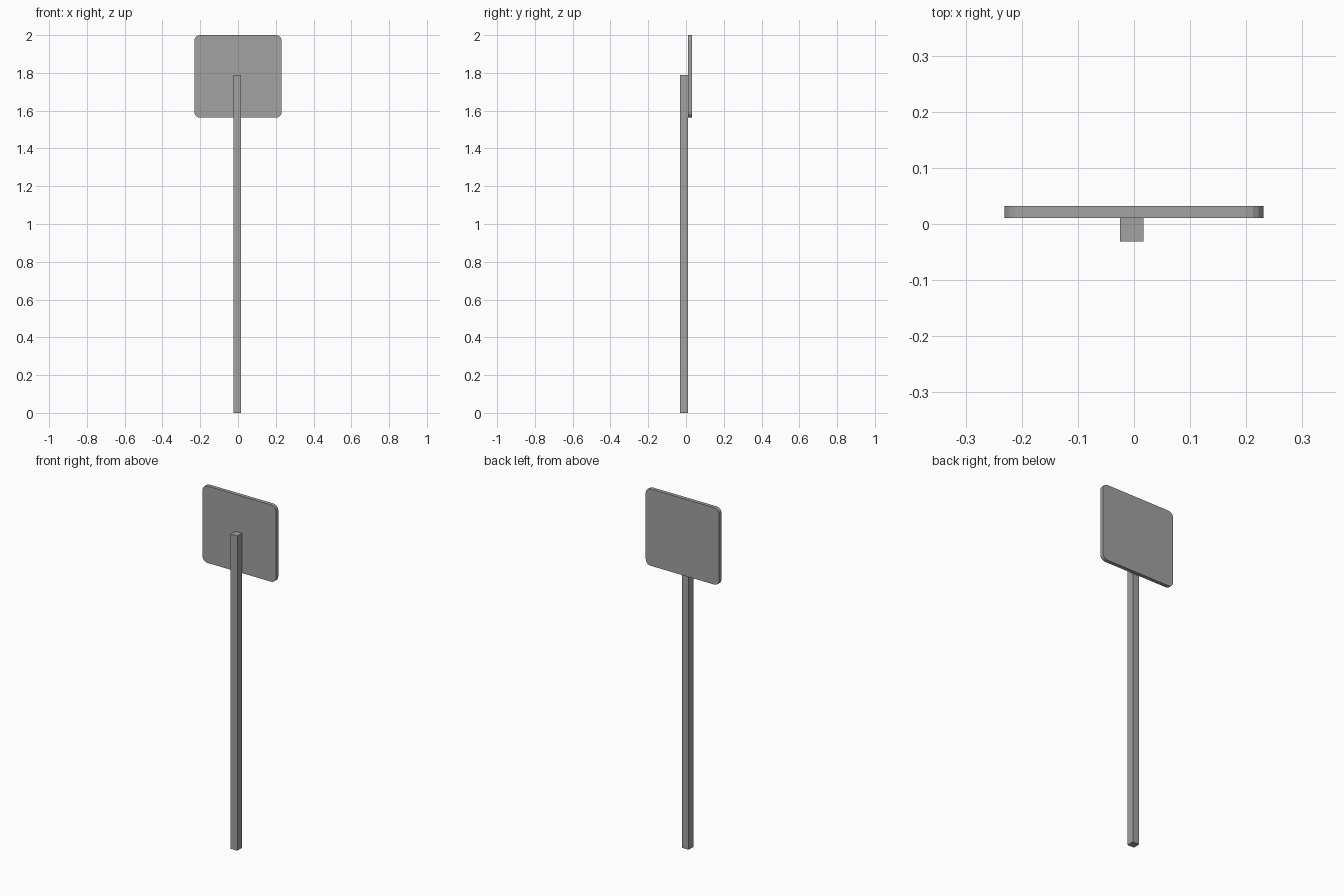
import bpy
import bmesh

cube = bpy.data.objects.get("Cube")
if cube:
    bpy.data.objects.remove(cube, do_unlink=True)

grey = bpy.data.materials.new("plain grey")
grey.use_nodes = True
colour = (0.36, 0.36, 0.36, 1)
grey.diffuse_color = colour
grey.node_tree.nodes["Principled BSDF"].inputs["Base Color"].default_value = colour


def box(name, low, high, corner=0):
    """Box between two corners, optionally rounding the edges that run along y."""
    bm = bmesh.new()
    bmesh.ops.create_cube(bm, size=1)
    for v in bm.verts:
        for i in range(3):
            v.co[i] = low[i] if v.co[i] < 0 else high[i]
    if corner:
        edges = [e for e in bm.edges
                 if abs(e.verts[0].co.y - e.verts[1].co.y) > 0.001]
        bmesh.ops.bevel(bm, geom=edges, offset=corner, segments=4,
                        profile=0.5, affect='EDGES')
    mesh = bpy.data.meshes.new(name)
    bm.to_mesh(mesh)
    bm.free()
    mesh.materials.append(grey)
    obj = bpy.data.objects.new(name, mesh)
    bpy.context.collection.objects.link(obj)
    return obj


# Square post, standing slightly off centre
box("post", (-0.025, -0.031, 0), (0.017, 0.011, 1.79))

# Sign panel with rounded corners, fixed to the back of the post
box("sign_panel", (-0.231, 0.011, 1.563), (0.231, 0.032, 2), corner=0.03)
